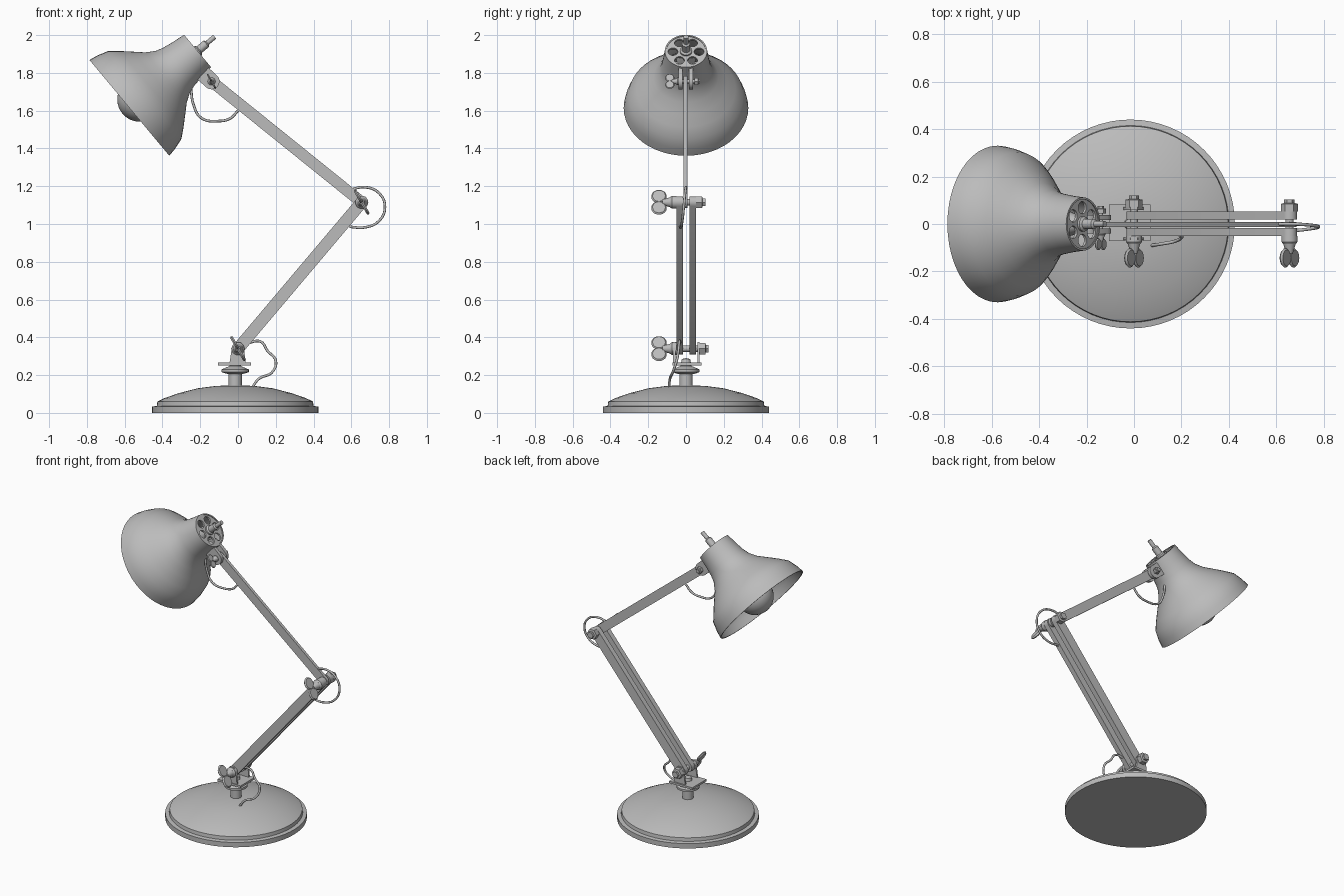
import bpy, bmesh, math
from mathutils import Vector, Matrix

cube = bpy.data.objects.get("Cube")
if cube:
    bpy.data.objects.remove(cube, do_unlink=True)

grey = bpy.data.materials.new("lamp grey")
grey.use_nodes = True
grey.diffuse_color = (0.5, 0.5, 0.5, 1)
grey.node_tree.nodes["Principled BSDF"].inputs["Base Color"].default_value = (0.5, 0.5, 0.5, 1)

Y = Vector((0, 1, 0))
Z = Vector((0, 0, 1))


def select(obj):
    bpy.ops.object.select_all(action='DESELECT')
    obj.select_set(True)
    bpy.context.view_layer.objects.active = obj


def add_mesh(name, bm):
    bmesh.ops.remove_doubles(bm, verts=bm.verts, dist=1e-5)
    bmesh.ops.recalc_face_normals(bm, faces=bm.faces)
    mesh = bpy.data.meshes.new(name)
    bm.to_mesh(mesh)
    bm.free()
    mesh.materials.append(grey)
    obj = bpy.data.objects.new(name, mesh)
    bpy.context.collection.objects.link(obj)
    select(obj)
    bpy.ops.object.shade_smooth_by_angle(angle=math.radians(35))
    return obj


def frame(origin, axis):
    return Matrix.Translation(origin) @ axis.to_track_quat('Z', 'Y').to_matrix().to_4x4()


def lathe(name, profile, origin, axis, sides=32):
    """Turn (radius, height) pairs around an axis."""
    bm = bmesh.new()
    m = frame(Vector(origin), axis)
    rings = []
    for r, h in profile:
        angles = [2 * math.pi * i / sides for i in range(sides)]
        rings.append([bm.verts.new(m @ Vector((r * math.cos(a), r * math.sin(a), h))) for a in angles])
    for low, high in zip(rings, rings[1:]):
        for i in range(sides):
            j = (i + 1) % sides
            bm.faces.new((low[i], low[j], high[j], high[i]))
    return add_mesh(name, bm)


def plate(name, outline, y, thick):
    """Extrude an (x, z) outline along y, centred on y."""
    bm = bmesh.new()
    face = bm.faces.new([bm.verts.new((x, y - thick / 2, z)) for x, z in outline])
    new = bmesh.ops.extrude_face_region(bm, geom=[face])["geom"]
    bmesh.ops.translate(bm, vec=Y * thick, verts=[v for v in new if isinstance(v, bmesh.types.BMVert)])
    return add_mesh(name, bm)


def bar(name, start, end, width, y, thick):
    """Flat bar with rounded ends between two (x, z) points."""
    a = math.atan2(end[1] - start[1], end[0] - start[0])
    outline = []
    for (x, z), turn in ((end, -math.pi / 2), (start, math.pi / 2)):
        for i in range(9):
            t = a + turn + math.pi * i / 8
            outline.append((x + width / 2 * math.cos(t), z + width / 2 * math.sin(t)))
    return plate(name, outline, y, thick)


def tube(name, points, radius):
    curve = bpy.data.curves.new(name, 'CURVE')
    curve.dimensions = '3D'
    curve.bevel_depth = radius
    curve.bevel_resolution = 2
    curve.use_fill_caps = True
    spline = curve.splines.new('BEZIER')
    spline.bezier_points.add(len(points) - 1)
    for bp, p in zip(spline.bezier_points, points):
        bp.co = p
        bp.handle_left_type = bp.handle_right_type = 'AUTO'
    curve.materials.append(grey)
    obj = bpy.data.objects.new(name, curve)
    bpy.context.collection.objects.link(obj)
    select(obj)
    bpy.ops.object.convert(target='MESH')
    bpy.ops.object.shade_smooth()


def wing_bolt(name, x, z, size, head):
    """Bolt along y with a hex head at the back and a wing nut in front."""
    s = size
    o = (x, 0, z)
    lathe(name + "_shaft", [(0, -.1 * s), (.017 * s, -.1 * s), (.017 * s, head), (0, head)], o, Y, 16)
    lathe(name + "_washer", [(0, -.085 * s), (.026 * s, -.085 * s), (.034 * s, -.075 * s),
                             (.034 * s, -.05 * s), (0, -.05 * s)], o, Y, 24)
    lathe(name + "_head", [(0, head - .05 * s), (.036 * s, head - .05 * s), (.036 * s, head - .018 * s),
                           (.022 * s, head - .015 * s), (.022 * s, head), (0, head)], o, Y, 6)
    lathe(name + "_nut_hub", [(0, -.125 * s), (.014 * s, -.125 * s), (.026 * s, -.085 * s),
                              (0, -.085 * s)], o, Y, 16)
    d = Vector((-.5, 0, .866))
    t = .008 * s
    for side, sign in (("upper", 1), ("lower", -1)):
        c = Vector(o) - Y * .143 * s + d * sign * .035 * s
        lathe(f"{name}_{side}_wing", [(0, -t), (.034 * s, -t), (.041 * s, 0), (.034 * s, t), (0, t)],
              c, d.cross(Y), 20)


# Base, post and swivel
cx = -.015
lathe("base", [(0, 0), (.44, 0), (.44, .033), (.415, .037), (.412, .06), (.375, .078), (.3, .104),
               (.2, .13), (.1, .143), (0, .146)], (cx, 0, 0), Z, 64)
lathe("post", [(0, .13), (.035, .13), (.035, .205), (.055, .21), (.072, .216), (.072, .23),
               (.03, .248), (.022, .285), (0, .29)], (cx, 0, 0), Z)
plate("swivel_plate", [(-.105, .252), (.07, .252), (.07, .266), (-.105, .266)], .005, .155)
for side, y in (("right", -.062), ("left", .066)):
    plate(f"{side}_swivel_bracket", [(-.045, .262), (.04, .262), (.032, .35), (.015, .375),
                                     (-.015, .375), (-.032, .35)], y, .012)

# Arms
foot, elbow, wrist = (0, .34), (.655, 1.115), (-.14, 1.755)
for side, y in (("front", -.034), ("back", .036)):
    bar(f"{side}_lower_arm", foot, elbow, .064, y, .034)
bar("upper_arm", elbow, wrist, .06, -.002, .02)

# Joints
wing_bolt("foot_bolt", foot[0], foot[1], 1, .12)
wing_bolt("elbow_bolt", elbow[0], elbow[1], 1, .103)
wing_bolt("wrist_bolt", wrist[0], wrist[1], .6, .075)
for side, y in (("front", -.03), ("back", .027)):
    bar(f"{side}_shade_lug", wrist, (-.2, 1.81), .085, y, .022)

# Shade, a thin bell on a tilted axis
axis = Vector((.768, 0, .64)).normalized()
rim = Vector((-.575, 0, 1.615))
outer = [(.33, 0), (.322, .045), (.303, .106), (.262, .155), (.217, .204), (.172, .252),
         (.142, .3), (.13, .34), (.12, .4), (.112, .47)]
inner = [(r - .008, h) for r, h in reversed(outer)]
lathe("shade", outer + inner + outer[:1], rim, axis, 48)

# Vented cap: a disc with six round holes
curve = bpy.data.curves.new("vented_cap", 'CURVE')
curve.dimensions = '2D'
curve.fill_mode = 'BOTH'
curve.extrude = .006
circles = [(0, 0, .11)]
circles += [(.069 * math.cos(i * math.pi / 3), .069 * math.sin(i * math.pi / 3), .026) for i in range(6)]
for x, y, r in circles:
    spline = curve.splines.new('POLY')
    spline.points.add(23)
    for i, p in enumerate(spline.points):
        a = 2 * math.pi * i / 24
        p.co = (x + r * math.cos(a), y + r * math.sin(a), 0, 1)
    spline.use_cyclic_u = True
curve.materials.append(grey)
cap = bpy.data.objects.new("vented_cap", curve)
cap.matrix_world = frame(rim + axis * .459, axis)
bpy.context.collection.objects.link(cap)
select(cap)
bpy.ops.object.convert(target='MESH')

# Cable stem, socket and bulb
lathe("cap_stem", [(0, .45), (.032, .45), (.032, .475), (.022, .482), (.022, .53), (.013, .537),
                   (.013, .588), (0, .588)], rim, axis, 16)
lathe("socket", [(0, .25), (.05, .25), (.05, .4), (.035, .45), (0, .45)], rim, axis, 24)
bulb = [(.118 * math.sin(math.radians(a)), .07 - .118 * math.cos(math.radians(a))) for a in range(0, 141, 10)]
lathe("bulb", bulb + [(.05, .2), (.04, .26), (0, .26)], rim, axis, 32)

# Cables bridging the joints
tube("shade_cable", [(-.25, 0, 1.72), (-.235, 0, 1.63), (-.195, 0, 1.562), (-.1, 0, 1.545),
                     (-.04, 0, 1.56), (0, 0, 1.6)], .007)
tube("elbow_cable", [(.59, 0, 1.18), (.67, 0, 1.195), (.745, -.005, 1.165), (.778, -.012, 1.09),
                     (.745, -.02, 1.015), (.67, -.028, .982), (.59, -.03, .985)], .007)
tube("foot_cable", [(.05, -.03, .37), (.12, -.035, .377), (.155, -.04, .33), (.2, -.05, .275),
                    (.18, -.07, .215), (.11, -.085, .18), (.075, -.09, .135)], .007)
